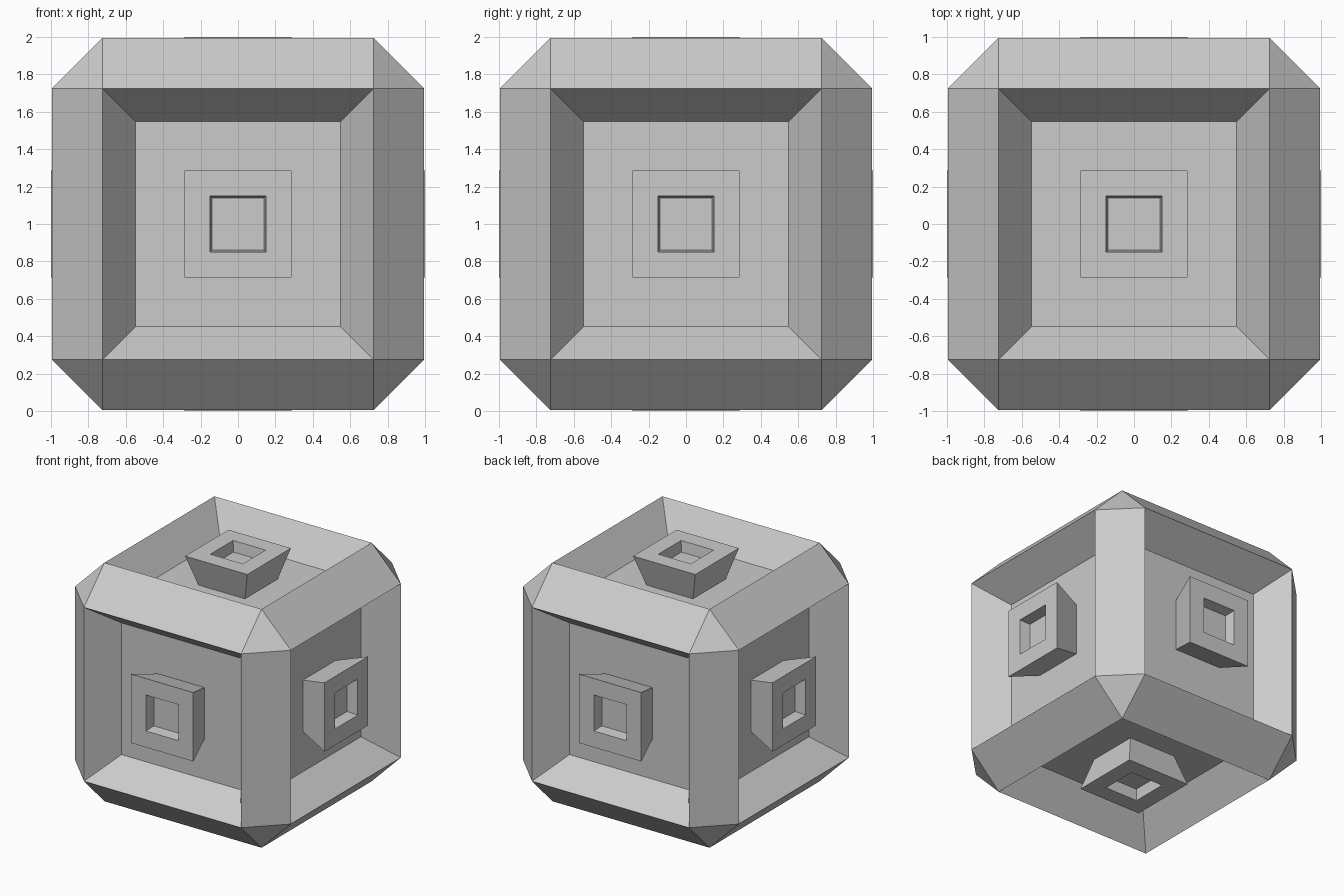
import bpy, bmesh
from math import pi
from mathutils import Matrix, Vector

if "Cube" in bpy.data.objects:
    bpy.data.objects.remove(bpy.data.objects["Cube"])

CENTRE = Vector((0, 0, 1))
HALF, FLAT = 0.995, 0.725        # outer half size, half size of each flat face
FLOOR, FLOOR_HALF = 0.75, 0.549  # recessed panel


def finish(bm, name, matrix=None):
    mesh = bpy.data.meshes.new(name)
    bm.to_mesh(mesh)
    bm.free()
    obj = bpy.data.objects.new(name, mesh)
    bpy.context.collection.objects.link(obj)
    obj.matrix_world = Matrix.Translation(CENTRE) @ (matrix or Matrix())
    return obj


def recess(bm, face, level, half):
    """Inset a square face and move the inner loop to a set level and half size."""
    n = face.normal.copy()
    bmesh.ops.inset_individual(bm, faces=[face], thickness=0.01)
    for v in face.verts:
        side = v.co - n * v.co.dot(n)
        v.co = n * level + side.normalized() * half * 2 ** 0.5


# Chamfered cube shell with a sloped recess in all six faces
bm = bmesh.new()
bmesh.ops.create_cube(bm, size=2 * HALF)
bmesh.ops.bevel(bm, geom=bm.edges[:], offset=HALF - FLAT, offset_type='OFFSET',
                segments=1, profile=0.5, affect='EDGES')
bm.normal_update()
for f in [f for f in bm.faces if max(abs(c) for c in f.normal) > 0.99]:
    recess(bm, f, FLOOR, FLOOR_HALF)
finish(bm, "crate_shell")


# Flared stud with a shallow square socket, one per face
def stud(name, matrix):
    bm = bmesh.new()
    bmesh.ops.create_cube(bm, size=2)
    for v in bm.verts:
        top = v.co.z > 0
        s = 0.287 if top else 0.215
        v.co = Vector((v.co.x * s, v.co.y * s, 1.0 if top else FLOOR))
    bm.normal_update()
    top = next(f for f in bm.faces if f.normal.z > 0.9)
    base = next(f for f in bm.faces if f.normal.z < -0.9)
    recess(bm, top, 1.0, 0.15)
    bm.normal_update()
    recess(bm, top, 0.91, 0.139)
    bmesh.ops.delete(bm, geom=[base], context='FACES_ONLY')
    finish(bm, name, matrix)


for name, angle, axis in (("top", 0, 'X'), ("bottom", pi, 'X'),
                          ("front", pi / 2, 'X'), ("back", -pi / 2, 'X'),
                          ("right", pi / 2, 'Y'), ("left", -pi / 2, 'Y')):
    stud(name + "_stud", Matrix.Rotation(angle, 4, axis))
